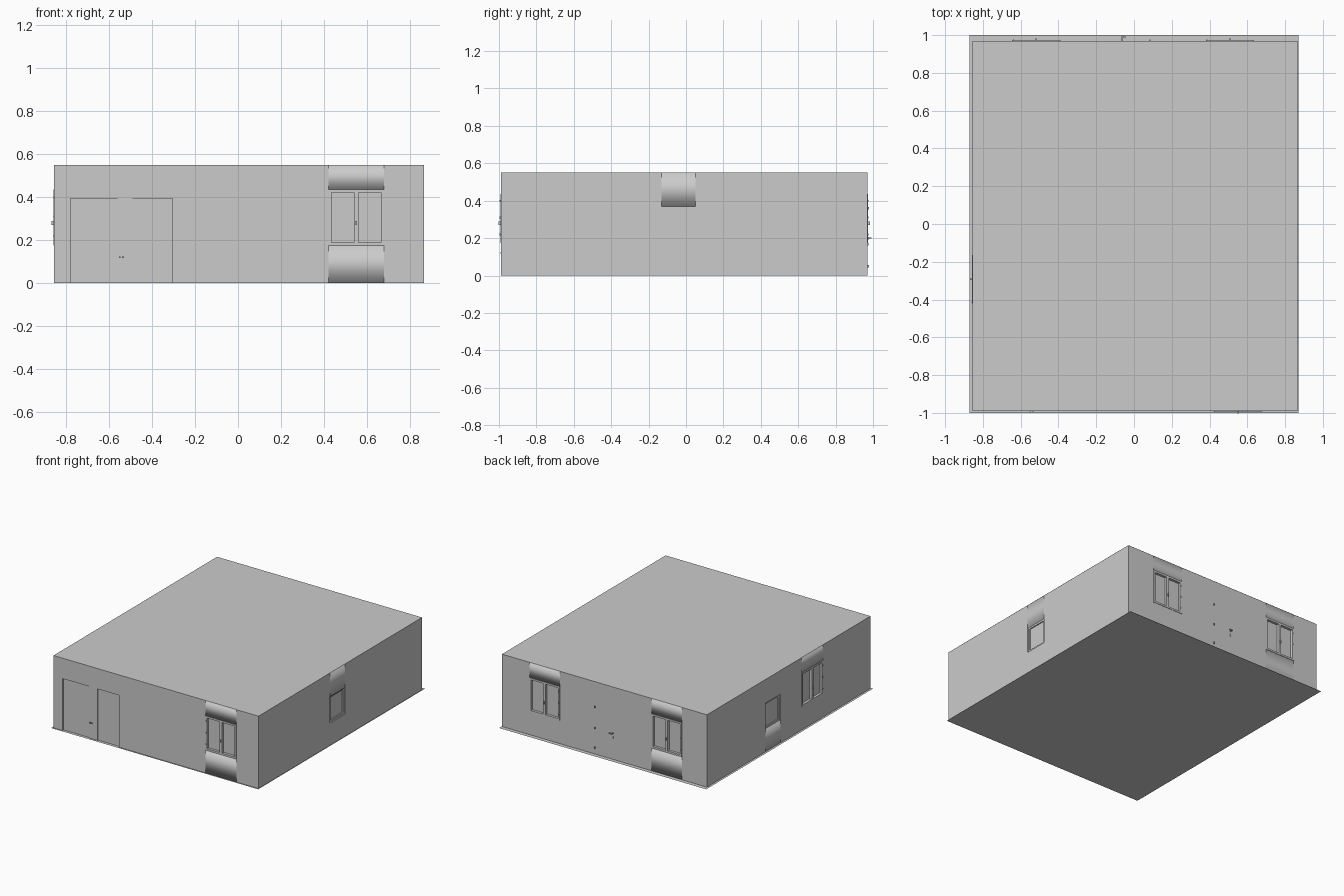
import bpy, bmesh

if "Cube" in bpy.data.objects:
    bpy.data.objects.remove(bpy.data.objects["Cube"])

X0, X1, Y0, Y1, H, T = -0.855, 0.865, -0.99, 0.97, 0.55, 0.04


def place(side, u, d, z):
    """Wall coordinates (along wall, outward offset, height) to world."""
    return {"front": (u, Y0 - d, z), "back": (u, Y1 + d, z),
            "left": (X0 - d, u, z), "right": (X1 + d, u, z)}[side]


def box(name, a, b, open_axis=None, smooth=False):
    lo = [min(p, q) for p, q in zip(a, b)]
    hi = [max(p, q) for p, q in zip(a, b)]
    bm = bmesh.new()
    bmesh.ops.create_cube(bm, size=1)
    for v in bm.verts:
        v.co = [hi[i] if v.co[i] > 0 else lo[i] for i in range(3)]
    if open_axis is not None:
        bm.normal_update()
        ends = [f for f in bm.faces if abs(f.normal[open_axis]) > 0.9]
        bmesh.ops.delete(bm, geom=ends, context="FACES_ONLY")
    for f in bm.faces:
        f.smooth = smooth
    me = bpy.data.meshes.new(name)
    bm.to_mesh(me)
    bm.free()
    ob = bpy.data.objects.new(name, me)
    bpy.context.collection.objects.link(ob)
    return ob


def wbox(name, side, u, d, z, **kw):
    return box(name, place(side, u[0], d[0], z[0]), place(side, u[1], d[1], z[1]), **kw)


def plane(name, x0, x1, y0, y1, z):
    me = bpy.data.meshes.new(name)
    me.from_pydata([(x0, y0, z), (x1, y0, z), (x1, y1, z), (x0, y1, z)], [], [(0, 1, 2, 3)])
    ob = bpy.data.objects.new(name, me)
    bpy.context.collection.objects.link(ob)


def cut(target, cutter):
    m = target.modifiers.new("cut", "BOOLEAN")
    m.operation, m.solver, m.object = "DIFFERENCE", "EXACT", cutter
    bpy.context.view_layer.objects.active = target
    bpy.ops.object.modifier_apply(modifier=m.name)
    bpy.data.objects.remove(cutter)


# Floor, roof and outer walls
plane("floor", -0.87, 0.87, -1, 1, 0)
plane("roof", X0, X1, Y0, Y1, H + 0.0005)
walls = box("outer_walls", (X0, Y0, 0.001), (X1, Y1, H))
cut(walls, box("cavity", (X0 + T, Y0 + T, -1), (X1 - T, Y1 - T, 1)))


def window(name, side, u0, u1, z0, z1, above, below, double=True):
    # opening, continued through the wall where a separate infill panel sits
    cut(walls, wbox("opening", side, (u0, u1), (-T - 0.02, 0.05),
                    (-0.1 if below else z0, 1 if above else z1)))
    ax = 0 if side in ("front", "back") else 1
    if above:
        wbox(name + "_lintel", side, (u0, u1), (-T, 0), (z1, H), open_axis=ax, smooth=True)
    if below:
        wbox(name + "_sill_wall", side, (u0, u1), (-T, 0), (0.001, z0), open_axis=ax, smooth=True)
    wbox(name + "_pane", side, (u0, u1), (-0.022, -0.016), (z0, z1))
    # frame and centre bar
    w, d = 0.014, ((-0.03, 0.003) if double else (-0.03, -0.008))
    for i, u in enumerate(((u0, u0 + w), (u1 - w, u1))):
        wbox(f"{name}_stile_{i}", side, u, d, (z0, z1))
    for i, z in enumerate(((z0, z0 + w), (z1 - w, z1))):
        wbox(f"{name}_rail_{i}", side, (u0 + w, u1 - w), d, z)
    if double:
        c = (u0 + u1) / 2
        wbox(name + "_mullion", side, (c - 0.01, c + 0.01), d, (z0 + w, z1 - w))
        wbox(name + "_handle", side, (c - 0.004, c + 0.004), (0, 0.013), (0.27, 0.29))
        for i, z in enumerate((0.22, 0.31, 0.40)):
            wbox(f"{name}_hinge_{i}", side, (u0 + 0.005, u0 + 0.01), (0, 0.006), (z - 0.005, z + 0.005))


# Windows
window("front_window", "front", 0.42, 0.68, 0.175, 0.435, True, True)
window("back_window_a", "back", -0.645, -0.39, 0.175, 0.435, True, True)
window("back_window_b", "back", 0.38, 0.635, 0.175, 0.435, True, False)
window("left_window", "left", -0.42, -0.165, 0.175, 0.435, True, False)
window("left_small_window", "left", 0.09, 0.27, 0.17, 0.37, False, True, False)
window("right_small_window", "right", -0.13, 0.05, 0.17, 0.37, True, False, False)

# Front double door, set slightly back in its opening
cut(walls, wbox("door_opening", "front", (-0.78, -0.305), (-T - 0.02, 0.05), (-0.1, 0.395)))
for i, u in enumerate(((-0.78, -0.56), (-0.49, -0.305))):
    wbox(f"door_leaf_{i}", "front", u, (-0.03, -0.012), (0.001, 0.395))
wbox("door_post", "front", (-0.56, -0.49), (-0.03, -0.006), (0.001, 0.395))
for u in (-0.55, -0.535):
    wbox("door_knob", "front", (u - 0.004, u + 0.004), (-0.006, 0.003), (0.117, 0.125))

# Back door hardware; the leaf is flush with the wall
for i, z in enumerate((0.05, 0.2, 0.36)):
    wbox(f"back_door_hinge_{i}", "back", (0.082, 0.088), (0, 0.008), (z - 0.007, z + 0.007))
wbox("back_door_handle_stem", "back", (-0.07, -0.062), (0, 0.02), (0.197, 0.204))
wbox("back_door_handle", "back", (-0.07, -0.045), (0.014, 0.022), (0.197, 0.204))
wbox("back_door_lock", "back", (-0.07, -0.062), (0, 0.005), (0.16, 0.175))

# Interior partition walls
t = 0.012
for name, a, b in (("partition_a", (-0.165, 0.38), (-0.165 + t, Y1 - T)),
                   ("partition_b", (0.145, 0.12), (0.145 + t, 0.48)),
                   ("partition_c", (0.145, -0.5), (0.145 + t, -0.17)),
                   ("partition_d", (0.145, -0.17), (X1 - T, -0.17 + t))):
    box(name, (*a, 0.001), (*b, H))
